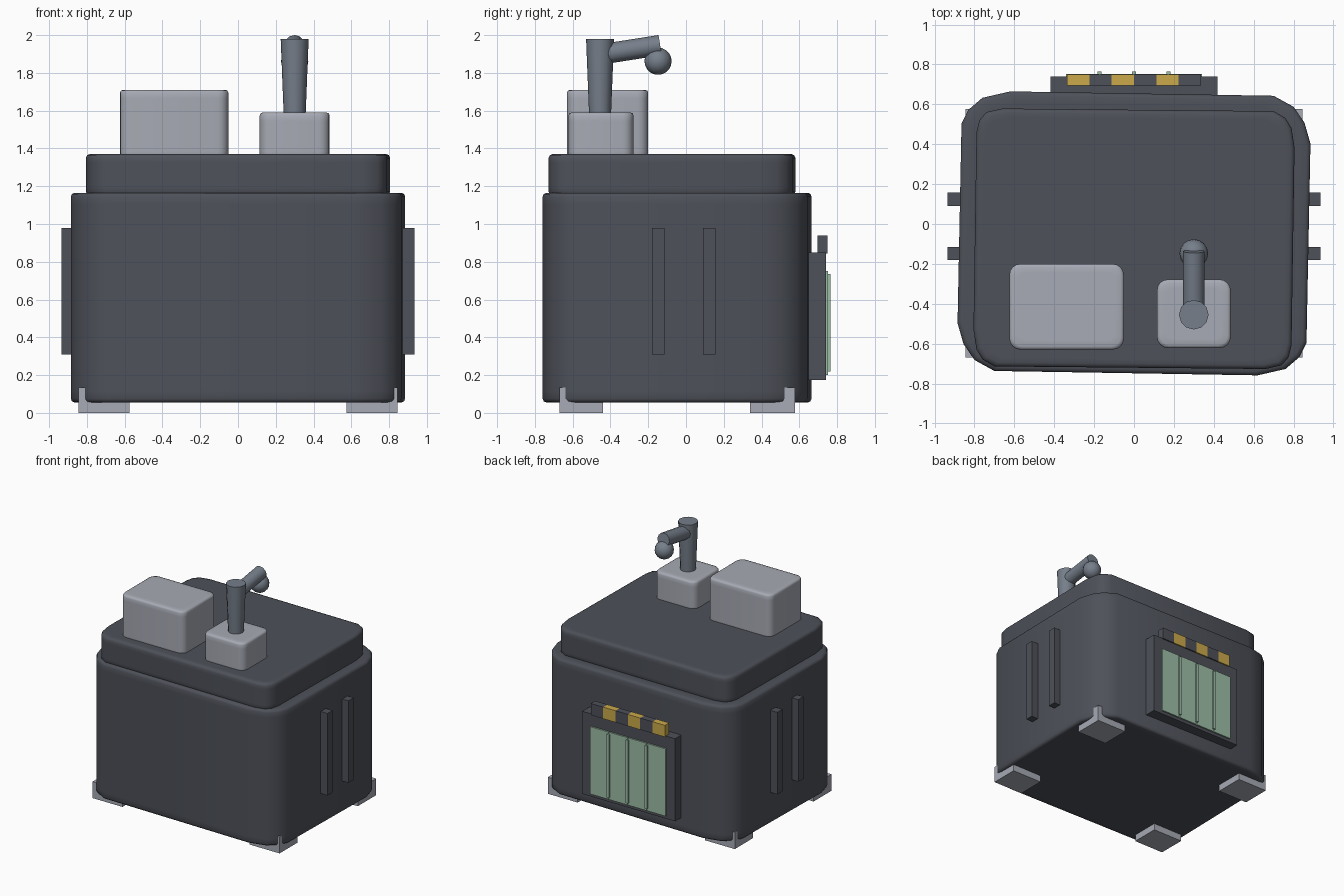
import bpy, bmesh, math
from mathutils import Vector

if "Cube" in bpy.data.objects:
    bpy.data.objects.remove(bpy.data.objects["Cube"], do_unlink=True)


def material(name, rgb):
    m = bpy.data.materials.new(name)
    m.use_nodes = True
    m.diffuse_color = (*rgb, 1)
    m.node_tree.nodes["Principled BSDF"].inputs["Base Color"].default_value = (*rgb, 1)
    return m


DARK = material("dark slate", (0.075, 0.082, 0.1))
LIGHT = material("light grey", (0.39, 0.405, 0.46))
STEEL = material("steel grey", (0.18, 0.21, 0.255))
GREEN = material("pale green", (0.34, 0.51, 0.39))
YELLOW = material("yellow", (0.6, 0.4, 0.07))


def finish(name, bm, mat, smooth=False):
    bmesh.ops.recalc_face_normals(bm, faces=bm.faces)
    mesh = bpy.data.meshes.new(name)
    bm.to_mesh(mesh)
    bm.free()
    mesh.materials.append(mat)
    obj = bpy.data.objects.new(name, mesh)
    bpy.context.collection.objects.link(obj)
    if smooth:
        bpy.ops.object.select_all(action="DESELECT")
        obj.select_set(True)
        bpy.context.view_layer.objects.active = obj
        bpy.ops.object.shade_smooth_by_angle(angle=math.radians(50))
    return obj


def box(name, x, y, z, mat):
    """Plain box from (low, high) pairs."""
    bm = bmesh.new()
    bmesh.ops.create_cube(bm, size=1)
    for v in bm.verts:
        v.co = [(p[0] + p[1]) / 2 + c * (p[1] - p[0]) for p, c in zip((x, y, z), v.co)]
    return finish(name, bm, mat)


def slab(name, cy, half, z0, z1, mat, cx=0, edge=0.02, band=0.06):
    """Rounded block: half an outline, turned by 180 degrees, with softened rims."""
    outline = half + [(-x, -y) for x, y in half]
    w = max(abs(x) for x, y in outline)
    h = max(abs(y) for x, y in outline)
    rings = [(z0, band), (z0, edge), (z0 + edge * .3, edge * .3), (z0 + edge, 0), (z0 + band, 0)]
    rings += [(z0 + z1 - z, inset) for z, inset in reversed(rings)]
    bm = bmesh.new()
    loops = [[bm.verts.new((cx + x * (1 - i / w), cy + y * (1 - i / h), z))
              for x, y in outline] for z, i in rings]
    n = len(outline)
    for a, b in zip(loops, loops[1:]):
        for k in range(n):
            bm.faces.new((a[k], a[(k + 1) % n], b[(k + 1) % n], b[k]))
    bm.faces.new(loops[0])
    bm.faces.new(loops[-1])
    return finish(name, bm, mat, True)


def rounded_half(w, h, r, steps=4):
    """Upper two rounded corners of a rectangle with half sizes w and h."""
    pts = []
    for sx, start in ((-1, 180), (1, 90)):
        for k in range(steps + 1):
            a = math.radians(start - 90 * k / steps)
            pts.append((sx * (w - r) + r * math.cos(a), h - r + r * math.sin(a)))
    return pts


def rod(name, start, end, r1, r2, mat, sides=12):
    a, b = Vector(start), Vector(end)
    bm = bmesh.new()
    bmesh.ops.create_cone(bm, cap_ends=True, segments=sides, radius1=r1, radius2=r2,
                          depth=(b - a).length)
    turn = (b - a).to_track_quat("Z", "Y")
    for v in bm.verts:
        v.co = turn @ v.co + (a + b) / 2
    return finish(name, bm, mat, True)


# Main housing and lid, both slightly skewed in plan
slab("housing", -0.047, [(-.865, .55), (-.83, .62), (-.76, .68), (-.62, .712),
                         (.7, .69), (.8, .635), (.855, .555), (.885, .45)],
     0.055, 1.165, DARK)
slab("lid", -0.074, [(-.79, .535), (-.775, .595), (-.74, .635), (-.66, .653),
                     (.7, .64), (.76, .605), (.79, .555), (.805, .455)],
     1.15, 1.37, DARK, band=0.045)

# Blocks on the lid
slab("large_top_block", -0.415, rounded_half(.287, .215, .055), 1.34, 1.71, LIGHT,
     cx=-0.338, edge=0.015, band=0.045)
slab("small_top_block", -0.45, rounded_half(.185, .172, .055), 1.34, 1.59, LIGHT,
     cx=0.3, edge=0.015, band=0.045)

# Post, arm and ball
rod("post", (.3, -.455, 1.55), (.3, -.455, 1.98), .057, .074, STEEL)
rod("arm", (.3, -.45, 1.898), (.3, -.137, 1.947), .054, .054, STEEL)
ball = bmesh.new()
bmesh.ops.create_uvsphere(ball, u_segments=16, v_segments=10, radius=.072)
bmesh.ops.translate(ball, verts=ball.verts, vec=(.3, -.148, 1.862))
finish("ball", ball, STEEL, True)

# Corner feet and side ribs
for side, sx in (("left", 1), ("right", -1)):
    for end, y in (("front", (-.67, -.44)), ("back", (.34, .577))):
        box(f"{end}_{side}_foot", sorted((sx * .575, sx * .845)), y, (0, .135), LIGHT)
    for end, y in (("front", (-.18, -.115)), ("back", (.09, .157))):
        box(f"{end}_{side}_rib", sorted((sx * .82, sx * .935)), y, (.31, .98), DARK)

# Back panel with green cells and raised dividers
box("back_panel", (-.42, .42), (.6, .74), (.175, .85), DARK)
CELL = 0.172
for k in range(4):
    x = (k - 2) * CELL
    box(f"cell_{k + 1}", (x + .003, x + CELL - .003), (.735, .752), (.2, .75), GREEN)
for k in (-1, 0, 1):
    box(f"cell_divider_{k + 2}", (k * CELL - .01, k * CELL + .01), (.735, .765), (.22, .735), GREEN)

# Striped bar above the panel, alternating yellow and dark
STRIPE = 0.67 / 6
for k in range(6):
    x = -.335 + k * STRIPE
    box(f"bar_stripe_{k + 1}", (x, x + STRIPE), (.695, .75), (.845, .94),
        DARK if k % 2 else YELLOW)
